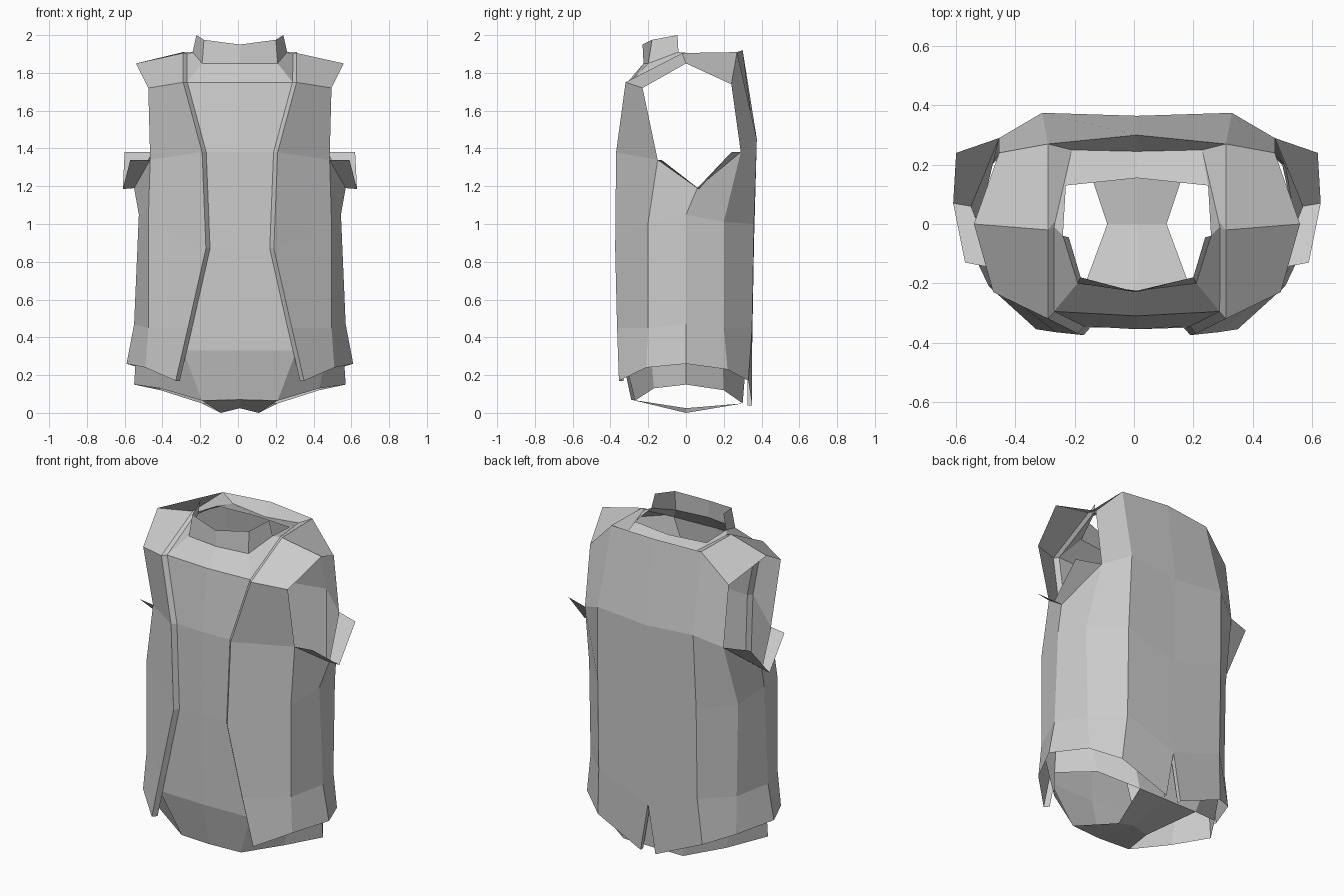
import bpy, bmesh

if "Cube" in bpy.data.objects:
    bpy.data.objects.remove(bpy.data.objects["Cube"])

CX = 0.01  # mirror plane of the garment


def part(name, grids):
    """Skin grids of half-width points (rows of equal length) and mirror them."""
    bm = bmesh.new()
    for side in (1, -1):
        for grid in grids:
            for a, b in zip(grid, grid[1:]):
                for i in range(len(a) - 1):
                    pts = []
                    for p in (a[i], a[i + 1], b[i + 1], b[i]):
                        if p not in pts:
                            pts.append(p)
                    if len(pts) > 2:
                        vs = [bm.verts.new((CX + side * p[0], p[1], p[2])) for p in pts]
                        bm.faces.new(vs if side > 0 else vs[::-1])
    bmesh.ops.remove_doubles(bm, verts=bm.verts, dist=0.0005)
    bmesh.ops.recalc_face_normals(bm, faces=bm.faces)
    me = bpy.data.meshes.new(name)
    bm.to_mesh(me)
    bm.free()
    ob = bpy.data.objects.new(name, me)
    bpy.context.collection.objects.link(ob)
    return ob


def shift(pts, dx, dy, dz=0):
    return [(x + dx, y + dy, z + dz) for x, y, z in pts]


# Vest body: columns from the front edge round to the centre back, chest to hem
lapel = [(.20, -.37, 1.38), (.18, -.375, .87), (.275, -.365, .45), (.34, -.355, .17)]
front_side = [(.475, -.15, 1.34), (.485, -.2, 1.01), (.485, -.2, .45), (.50, -.21, .24)]
side = [(.56, .06, 1.19), (.535, 0, 1.05), (.56, 0, .47), (.60, 0, .26)]
back_side = [(.465, .29, 1.38), (.50, .2, 1.01), (.49, .2, .45), (.50, .22, .23)]
back = [(.32, .375, 1.45), (.33, .36, 1.0), (.33, .35, .45), (.35, .33, .17)]
centre_back = [(0, .365, 1.42), (0, .36, .9), (0, .35, .33), (.05, .35, .04)]
body = [lapel, front_side, side, back_side, back, centre_back]

# Vest shoulders and upper back
neck_side, chest = (.30, -.02, 1.905), (.30, -.32, 1.75)
arm_front, arm_tip, arm_back = (.485, -.23, 1.72), (.55, 0, 1.85), (.465, .24, 1.74)
nape_side, nape = (.30, .27, 1.91), (0, .30, 1.92)
shoulder = [[neck_side, chest, lapel[0]], [arm_tip, arm_front, front_side[0]]]
shoulder_back = [[neck_side, nape_side], [arm_tip, arm_back]]
upper_back = [[arm_back, nape_side, nape], [back_side[0], back[0], centre_back[0]]]

# Folded front edge and vent edge
edge = [neck_side, chest] + lapel
front_fold = [edge, shift(edge, -.022, .025)]
vent_fold = [centre_back[2:], shift(centre_back[2:], 0, -.025)]
part("vest", [body, shoulder, shoulder_back, upper_back, front_fold, vent_fold])

# Flared lip under each armhole
lip_in = [front_side[0], side[0], back_side[0]]
lip_out = [(.58, -.13, 1.34), (.62, .07, 1.185), (.61, .24, 1.38)]
part("armhole_lip", [[lip_in, lip_out]])

# Undersuit front panel, from the collar base to the lower edge
panel_mid = [(0, -.225, 1.85), (0, -.31, 1.75), (0, -.355, 1.38), (0, -.35, .87),
             (0, -.345, .33), (0, -.29, .07)]
panel_edge = [(.20, -.20, 1.85), (.28, -.295, 1.75), (.18, -.345, 1.38), (.16, -.35, .87),
              (.30, -.335, .33), (.20, -.27, .065)]
# Undersuit hips round the leg openings
hip_top = [panel_edge[4], (.47, -.19, .36), (.545, 0, .38), (.47, .19, .36),
           (.30, .325, .36), (0, .325, .38)]
hip_hem = [panel_edge[5], (.42, -.17, .13), (.56, 0, .15), (.42, .2, .12),
           (.20, .30, .05), (0, .30, .05)]
# Strip joining front and back between the legs
gusset = [[panel_mid[5], (0, 0, .025), hip_hem[5]],
          [panel_edge[5], (.10, 0, 0), hip_hem[4]]]
# Shoulder piece and sloping back neckband
collar_end = (.25, -.04, 1.91)
shoulder_strip = [[panel_edge[0], collar_end], [panel_edge[1], (.28, -.01, 1.9)]]
band_in = [collar_end, (.24, .13, 1.895), (0, .155, 1.89)]
band_out = [(.28, -.01, 1.9), (.22, .25, 1.87), (0, .245, 1.85)]
band_top = [neck_side, nape_side, nape]
part("undersuit", [[panel_mid, panel_edge], [hip_top, hip_hem], gusset,
                   shoulder_strip, [band_in, band_out, band_top]])

# Standing collar, open at the back
collar_base = [panel_mid[0], panel_edge[0], collar_end]
collar_top = [(0, -.23, 1.95), (.19, -.18, 1.975), (.23, -.045, 2.0)]
part("collar", [[collar_base, collar_top]])
